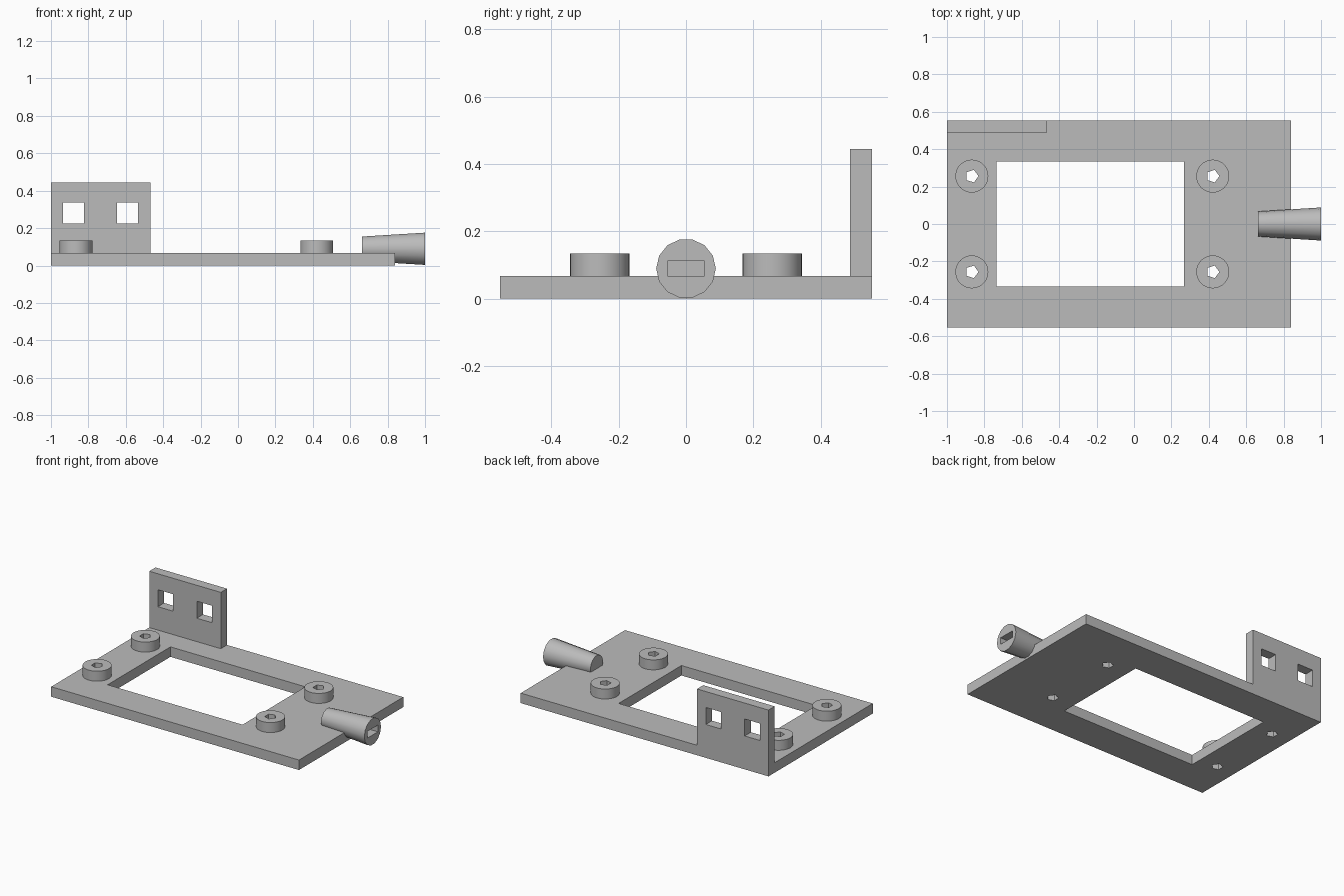
import bpy
from math import pi, radians

cube = bpy.data.objects.get("Cube")
if cube:
    bpy.data.objects.remove(cube, do_unlink=True)

grey = bpy.data.materials.new("plain grey")
grey.use_nodes = True
grey.diffuse_color = (0.5, 0.5, 0.5, 1)
grey.node_tree.nodes["Principled BSDF"].inputs["Base Color"].default_value = (0.5, 0.5, 0.5, 1)


def finish(obj, name):
    obj.name = name
    obj.data.materials.clear()
    obj.data.materials.append(grey)
    return obj


def box(name, x, y, z):
    """Box from (min, max) ranges on each axis."""
    spans = (x, y, z)
    bpy.ops.mesh.primitive_cube_add(size=1, location=[(a + b) / 2 for a, b in spans])
    obj = bpy.context.object
    obj.scale = [b - a for a, b in spans]
    bpy.ops.object.transform_apply(location=True, rotation=False, scale=True)
    return finish(obj, name)


def tube(name, x, y, z, radius, sides, turn=0):
    """Upright cylinder; z is a (min, max) range."""
    bpy.ops.mesh.primitive_cylinder_add(
        vertices=sides, radius=radius, depth=z[1] - z[0],
        location=(x, y, (z[0] + z[1]) / 2), rotation=(0, 0, turn))
    return finish(bpy.context.object, name)


def cut(obj, cutters):
    """Subtract each cutter and remove it."""
    bpy.ops.object.select_all(action="DESELECT")
    bpy.context.view_layer.objects.active = obj
    obj.select_set(True)
    for cutter in cutters:
        mod = obj.modifiers.new("cut", "BOOLEAN")
        mod.operation = "DIFFERENCE"
        mod.solver = "EXACT"
        mod.object = cutter
        bpy.ops.object.modifier_apply(modifier=mod.name)
        bpy.data.objects.remove(cutter, do_unlink=True)
    bpy.ops.object.shade_smooth_by_angle(angle=radians(30))


THICK = 0.067
HALF_Y = 0.553
BOSSES = [(x, y) for x in (-0.867, 0.421) for y in (-0.256, 0.256)]


def bore(x, y):
    # five-sided screw hole with a corner towards +x
    return tube("bore_cutter", x, y, (-0.1, 0.3), 0.0355, 5, -pi / 2)


# Base plate with a large window and four screw holes
plate = box("base_plate", (-1, 0.84), (-HALF_Y, HALF_Y), (0, THICK))
window = box("window_cutter", (-0.735, 0.267), (-0.333, 0.333), (-0.1, 0.2))
cut(plate, [window] + [bore(x, y) for x, y in BOSSES])

# Screw bosses
for i, (x, y) in enumerate(BOSSES):
    boss = tube(f"screw_boss_{i + 1}", x, y, (THICK, 0.134), 0.088, 40)
    cut(boss, [bore(x, y)])

# Upright tab with two square holes
tab = box("upright_tab", (-1, -0.469), (0.487, HALF_Y), (THICK, 0.445))
cut(tab, [box("tab_cutter", (x, x + 0.113), (0.4, 0.7), (0.224, 0.338))
          for x in (-0.936, -0.647)])

# Tapered peg lying along x, with a slot in its wide end
bpy.ops.mesh.primitive_cone_add(
    vertices=14, radius1=0.067, radius2=0.0885, depth=0.337,
    location=(0.8315, 0, 0.0895), rotation=(0, pi / 2, 0))
peg = finish(bpy.context.object, "tapered_peg")
cut(peg, [box("slot_cutter", (0.84, 1.1), (-0.055, 0.055), (0.067, 0.112))])
